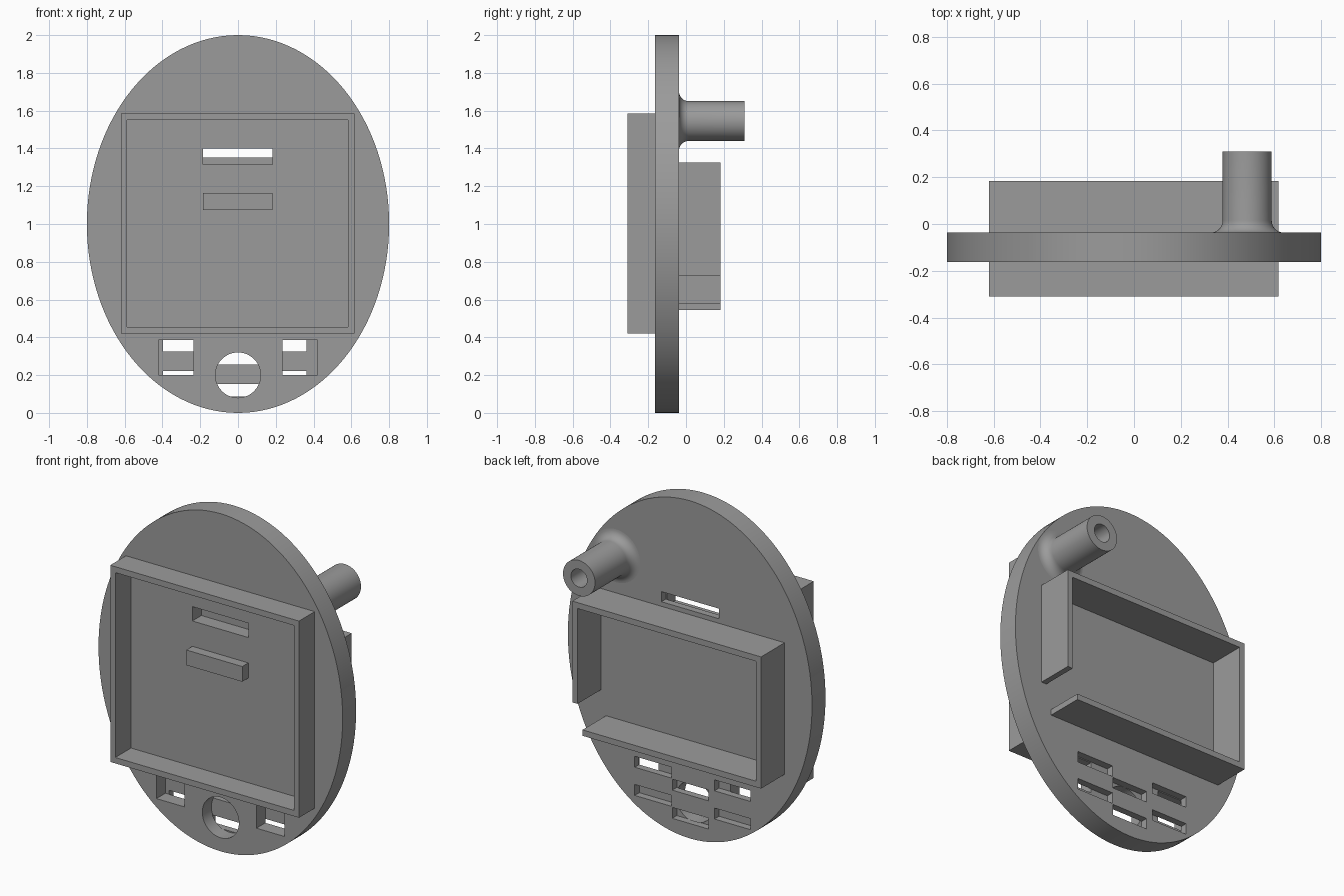
import bpy, bmesh, math
from mathutils import Matrix, Vector

if "Cube" in bpy.data.objects:
    bpy.data.objects.remove(bpy.data.objects["Cube"])

grey = bpy.data.materials.new("plain grey")
grey.diffuse_color = (0.33, 0.33, 0.33, 1)
grey.use_nodes = True
grey.node_tree.nodes["Principled BSDF"].inputs["Base Color"].default_value = grey.diffuse_color

FRONT, STEP, BACK = -0.163, -0.078, -0.037   # plate faces and pocket floor


def finish(name, bm):
    bmesh.ops.recalc_face_normals(bm, faces=bm.faces)
    me = bpy.data.meshes.new(name)
    bm.to_mesh(me)
    bm.free()
    me.materials.append(grey)
    ob = bpy.data.objects.new(name, me)
    bpy.context.collection.objects.link(ob)
    return ob


def add_prism(bm, outline, y0, y1):
    """Extrude an x-z outline from y0 to y1."""
    face = bm.faces.new([bm.verts.new((x, y0, z)) for x, z in outline])
    ext = bmesh.ops.extrude_face_region(bm, geom=[face])
    verts = [v for v in ext["geom"] if isinstance(v, bmesh.types.BMVert)]
    bmesh.ops.translate(bm, verts=verts, vec=(0, y1 - y0, 0))


def prism(name, outline, y0, y1):
    bm = bmesh.new()
    add_prism(bm, outline, y0, y1)
    return finish(name, bm)


def rect(x0, x1, z0, z1):
    return [(x0, z0), (x1, z0), (x1, z1), (x0, z1)]


def oval(cx, cz, rx, rz, n):
    return [(cx + rx * math.cos(math.tau * i / n), cz + rz * math.sin(math.tau * i / n))
            for i in range(n)]


def cut(ob, cutter):
    mod = ob.modifiers.new("cut", 'BOOLEAN')
    mod.operation, mod.solver, mod.object = 'DIFFERENCE', 'EXACT', cutter
    bpy.context.view_layer.objects.active = ob
    bpy.ops.object.modifier_apply(modifier=mod.name)
    bpy.data.objects.remove(cutter)


def smooth(ob):
    bpy.ops.object.select_all(action='DESELECT')
    ob.select_set(True)
    bpy.context.view_layer.objects.active = ob
    bpy.ops.object.shade_smooth_by_angle(angle=math.radians(30))


# Oval plate
plate = prism("oval_plate", oval(0, 1, 0.8, 1.0, 128), FRONT, BACK)

# Front pockets: upper slot, two square pockets, round button hole
front_cuts = [rect(-0.185, 0.182, 1.315, 1.4), rect(-0.42, -0.235, 0.2, 0.385),
              rect(0.235, 0.42, 0.2, 0.385), oval(0, 0.2, 0.12, 0.12, 48)]
bm = bmesh.new()
for outline in front_cuts:
    add_prism(bm, outline, FRONT - 0.05, STEP)
cut(plate, finish("front_pocket_cutter", bm))

# Back slots: one upper, three pairs below
back_cuts = [rect(-0.19, 0.187, 1.352, 1.412)]
for x0, x1, top in ((0.12, 0.362, 0.39), (-0.12, 0.116, 0.32), (-0.396, -0.16, 0.39)):
    for z in (top, top - 0.167):
        back_cuts.append(rect(x0, x1, z - 0.065, z))
bm = bmesh.new()
for outline in back_cuts:
    add_prism(bm, outline, STEP - 0.002, BACK + 0.05)
cut(plate, finish("back_slot_cutter", bm))
smooth(plate)

# Front square frame
frame = prism("front_frame", rect(-0.62, 0.617, 0.42, 1.585), -0.31, FRONT + 0.005)
cut(frame, prism("frame_cutter", rect(-0.587, 0.583, 0.455, 1.55), -0.4, 0.1))

# Small ledge inside the front frame
prism("front_ledge", rect(-0.185, 0.182, 1.075, 1.165), -0.22, FRONT + 0.005)

# Back frame, open at one lower corner
prism("back_frame", [(0.55, 0.545), (-0.62, 0.545), (-0.62, 1.325), (0.617, 1.325),
                     (0.617, 0.725), (0.583, 0.725), (0.583, 1.29), (-0.587, 1.29),
                     (-0.587, 0.58), (0.55, 0.58)], BACK - 0.005, 0.183)

# Hollow post with a flared foot, turned about the y axis
R, HOLE, FLARE, TIP = 0.105, 0.053, 0.052, 0.31
profile = [(0, BACK + 0.001), (HOLE, BACK + 0.001), (HOLE, TIP), (R, TIP)]
for i in range(9):
    a = math.pi / 2 * i / 8
    profile.append((R + FLARE * (1 - math.cos(a)), BACK + FLARE * (1 - math.sin(a))))
bm = bmesh.new()
vs = [bm.verts.new((r, y, 0)) for r, y in profile]
edges = [bm.edges.new(pair) for pair in zip(vs, vs[1:])]
bmesh.ops.spin(bm, geom=vs + edges, cent=(0, 0, 0), axis=(0, 1, 0),
               angle=math.tau, steps=48, use_merge=True)
bmesh.ops.remove_doubles(bm, verts=bm.verts, dist=1e-5)
bmesh.ops.transform(bm, matrix=Matrix.Translation(Vector((0.484, 0, 1.545))), verts=bm.verts)
post = finish("hollow_post", bm)
smooth(post)
